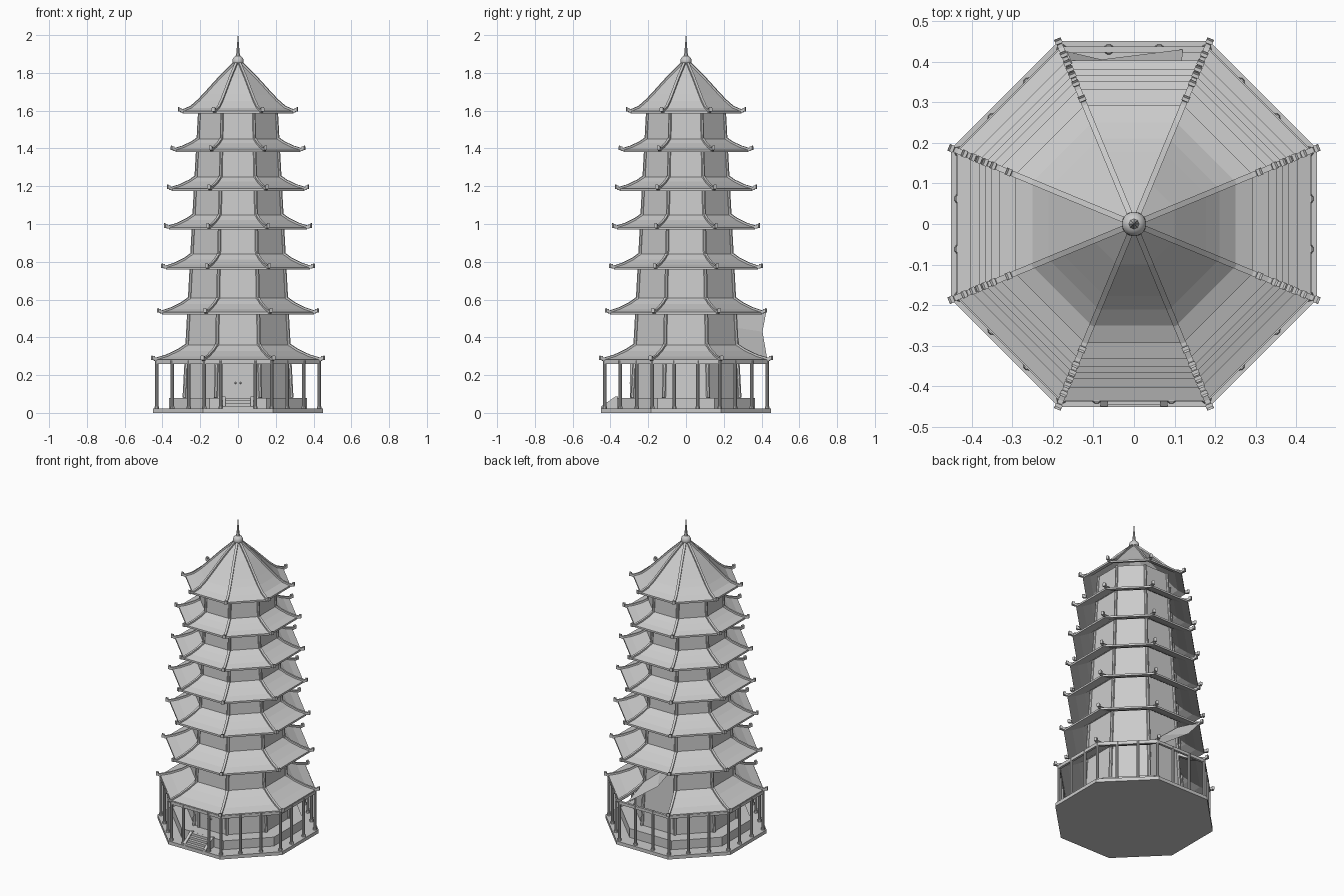
import bpy, bmesh, math
from mathutils import Vector, Matrix

cube = bpy.data.objects.get("Cube")
if cube:
    bpy.data.objects.remove(cube, do_unlink=True)

stone = bpy.data.materials.new("pale grey stone")
stone.use_nodes = True
GREY = (0.6, 0.6, 0.6, 1)
stone.diffuse_color = GREY
stone.node_tree.nodes["Principled BSDF"].inputs["Base Color"].default_value = GREY

EIGHTH = math.pi / 4
CORNER = math.cos(EIGHTH / 2)      # apothem divided by corner radius
BACK = 2                           # index of the side facing +y


def finish(name, bm, smooth=False):
    bmesh.ops.recalc_face_normals(bm, faces=bm.faces)
    mesh = bpy.data.meshes.new(name)
    bm.to_mesh(mesh)
    bm.free()
    mesh.materials.append(stone)
    obj = bpy.data.objects.new(name, mesh)
    bpy.context.collection.objects.link(obj)
    for p in mesh.polygons:
        p.use_smooth = smooth
    return obj


def box(bm, centre, size, turn=0):
    m = (Matrix.Rotation(turn, 4, 'Z') @ Matrix.Translation(centre)
         @ Matrix.Diagonal((*size, 1)))
    bmesh.ops.create_cube(bm, size=1, matrix=m)


def ring_point(apothem, z, k):
    a = (k - 0.5) * EIGHTH
    r = apothem / CORNER
    return Vector((r * math.cos(a), r * math.sin(a), z))


def octagon_shell(bm, profile, closed=False, skip=()):
    """Sweep an (apothem, z) profile around the eight sides."""
    pairs = list(zip(profile, profile[1:]))
    if closed:
        pairs.append((profile[-1], profile[0]))
    for k in range(8):
        if k in skip:
            continue
        for (a, za), (b, zb) in pairs:
            pts = [ring_point(a, za, k), ring_point(a, za, k + 1),
                   ring_point(b, zb, k + 1), ring_point(b, zb, k)]
            bm.faces.new([bm.verts.new(p) for p in pts])
    bmesh.ops.remove_doubles(bm, verts=bm.verts, dist=1e-5)


def hip_bar(bm, path, angle, width=0.014, height=0.016):
    """Rectangular ridge following an (apothem, z) path over one corner."""
    out = Vector((math.cos(angle), math.sin(angle), 0))
    side = Vector((-out.y, out.x, 0)) * width / 2
    rows = []
    for a, z in path:
        c = out * (a / CORNER) + Vector((0, 0, z))
        up = Vector((0, 0, height))
        rows.append([bm.verts.new(p) for p in (c - side, c + side, c + side + up, c - side + up)])
    for p, q in zip(rows, rows[1:]):
        for i in range(4):
            j = (i + 1) % 4
            bm.faces.new((p[i], p[j], q[j], q[i]))
    bm.faces.new(rows[0])
    bm.faces.new(rows[-1])


def wall_at(z):
    return 0.272 - 0.053 * (z - 0.3)


def roof(name, profile, skip=()):
    bm = bmesh.new()
    under = [(a, z - 0.012) for a, z in reversed(profile)]
    octagon_shell(bm, profile + under, closed=True, skip=skip)
    finish(name, bm)
    # ridges run down each corner and turn up beyond the eave
    bm = bmesh.new()
    a, z = profile[0]
    path = [(a + 0.022, z + 0.006), (a + 0.008, z - 0.006)]
    path += [(p, q - 0.006) for p, q in profile]
    for k in range(8):
        angle = (k + 0.5) * EIGHTH
        hip_bar(bm, path, angle)
        box(bm, ((a + 0.016) / CORNER, 0, z + 0.008), (0.014, 0.018, 0.02), angle)
    finish(name + "_ridges", bm)


# base slab and raised floor
for name, a, z0, z1 in (("base_slab", 0.45, 0, 0.022), ("raised_floor", 0.365, 0.022, 0.08)):
    bm = bmesh.new()
    octagon_shell(bm, [(0, z0), (a, z0), (a, z1), (0, z1)])
    finish(name, bm)

# tapering tower body with corner posts
TOP = 1.61
bm = bmesh.new()
octagon_shell(bm, [(wall_at(z), z) for z in (0.08, TOP)])
finish("tower_wall", bm)
bm = bmesh.new()
for k in range(8):
    low, high = ring_point(wall_at(0.08), 0.08, k), ring_point(wall_at(TOP), TOP, k)
    m = Matrix.Translation((low + high) / 2) @ (high - low).to_track_quat('Z', 'Y').to_matrix().to_4x4()
    bmesh.ops.create_cone(bm, cap_ends=True, segments=8, radius1=0.011, radius2=0.009,
                          depth=(high - low).length, matrix=m)
finish("tower_corner_posts", bm)

# six skirt roofs: eave apothem and eave height
tiers = [(0.434, 0.282), (0.402, 0.533), (0.381, 0.77), (0.366, 0.982), (0.351, 1.187), (0.331, 1.393)]
for n, (a, z) in enumerate(tiers):
    rise = 0.078 - n * 0.004
    inner = wall_at(z + rise)
    span = a - inner
    prof = [(a, z), (inner + span * 0.66, z + rise * 0.22),
            (inner + span * 0.28, z + rise * 0.6), (inner, z + rise)]
    roof("skirt_roof_%d" % (n + 1), prof, skip=(BACK,) if n == 0 else ())

# steep top roof
roof("top_roof", [(0.293, 1.597), (0.25, 1.615), (0.21, 1.65), (0.177, 1.685), (0.1, 1.77), (0.015, 1.855)])

# twisted back panel of the lowest roof, rising to the roof above
bm = bmesh.new()
outer = [(0.12, 0.43, 0.285), (-0.08, 0.405, 0.43), (-0.165, 0.425, 0.535)]
inner = [(0.11, 0.275, 0.36), (0.0, 0.27, 0.45), (-0.105, 0.275, 0.54)]
o, i = ([bm.verts.new(p) for p in row] for row in (outer, inner))
for j in range(2):
    bm.faces.new((o[j], o[j + 1], i[j + 1], i[j]))
finish("twisted_back_panel", bm)

# veranda columns, with a wider gap at the entrance
bm = bmesh.new()
A = 0.43
for k in range(8):
    turn = k * EIGHTH
    gap = 0.092 if k == 6 else 0.062
    for y in (-gap, gap, A * math.tan(EIGHTH / 2)):
        spot = Matrix.Rotation(turn, 4, 'Z') @ Matrix.Translation((A, y, 0.15))
        bmesh.ops.create_cone(bm, cap_ends=True, segments=10, radius1=0.009, radius2=0.009,
                              depth=0.256, matrix=spot)
        foot = Matrix.Rotation(turn, 4, 'Z') @ Matrix.Translation((A, y, 0.028))
        bmesh.ops.create_cone(bm, cap_ends=True, segments=10, radius1=0.013, radius2=0.011,
                              depth=0.014, matrix=foot)
finish("veranda_columns", bm)

# beam linking the column heads
bm = bmesh.new()
octagon_shell(bm, [(0.422, 0.258), (0.437, 0.258), (0.437, 0.277), (0.422, 0.277)], closed=True)
finish("veranda_beam", bm)

# entrance steps between sloping side walls
bm = bmesh.new()
for s in range(4):
    depth = 0.085 - s * 0.02
    box(bm, (0, -0.36 - depth / 2, 0.029 + s * 0.0145), (0.13, depth, 0.0145))
finish("entrance_steps", bm)
bm = bmesh.new()
for x in (-0.074, 0.074):
    sides = []
    for dx in (-0.009, 0.009):
        sides.append([bm.verts.new((x + dx, y, z)) for y, z in
                      ((-0.36, 0.02), (-0.449, 0.02), (-0.449, 0.034), (-0.375, 0.086), (-0.36, 0.086))])
    bm.faces.new(sides[0])
    bm.faces.new(sides[1])
    for j in range(5):
        n = (j + 1) % 5
        bm.faces.new((sides[0][j], sides[0][n], sides[1][n], sides[1][j]))
finish("step_side_walls", bm)

# double door with frame and round handles
bm = bmesh.new()
front = -wall_at(0.08)
for s in (-1, 1):
    box(bm, (s * 0.036, front, 0.165), (0.07, 0.016, 0.17))
    box(bm, (s * 0.078, front, 0.17), (0.012, 0.026, 0.18))
box(bm, (0, front, 0.257), (0.168, 0.026, 0.014))
finish("entrance_door", bm)
bm = bmesh.new()
for s in (-1, 1):
    bmesh.ops.create_uvsphere(bm, u_segments=10, v_segments=6, radius=0.005,
                              matrix=Matrix.Translation((s * 0.013, front - 0.01, 0.158)))
finish("door_handles", bm, True)

# ball and spire
bm = bmesh.new()
bmesh.ops.create_uvsphere(bm, u_segments=20, v_segments=12, radius=0.03,
                          matrix=Matrix.Translation((0, 0, 1.863)))
finish("finial_ball", bm, True)
bm = bmesh.new()
for r1, r2, z0, z1 in ((0.014, 0.009, 1.885, 1.905), (0.009, 0.006, 1.905, 1.94), (0.006, 0.001, 1.94, 2.0)):
    bmesh.ops.create_cone(bm, cap_ends=True, segments=8, radius1=r1, radius2=r2, depth=z1 - z0,
                          matrix=Matrix.Translation((0, 0, (z0 + z1) / 2)))
finish("finial_spire", bm)
